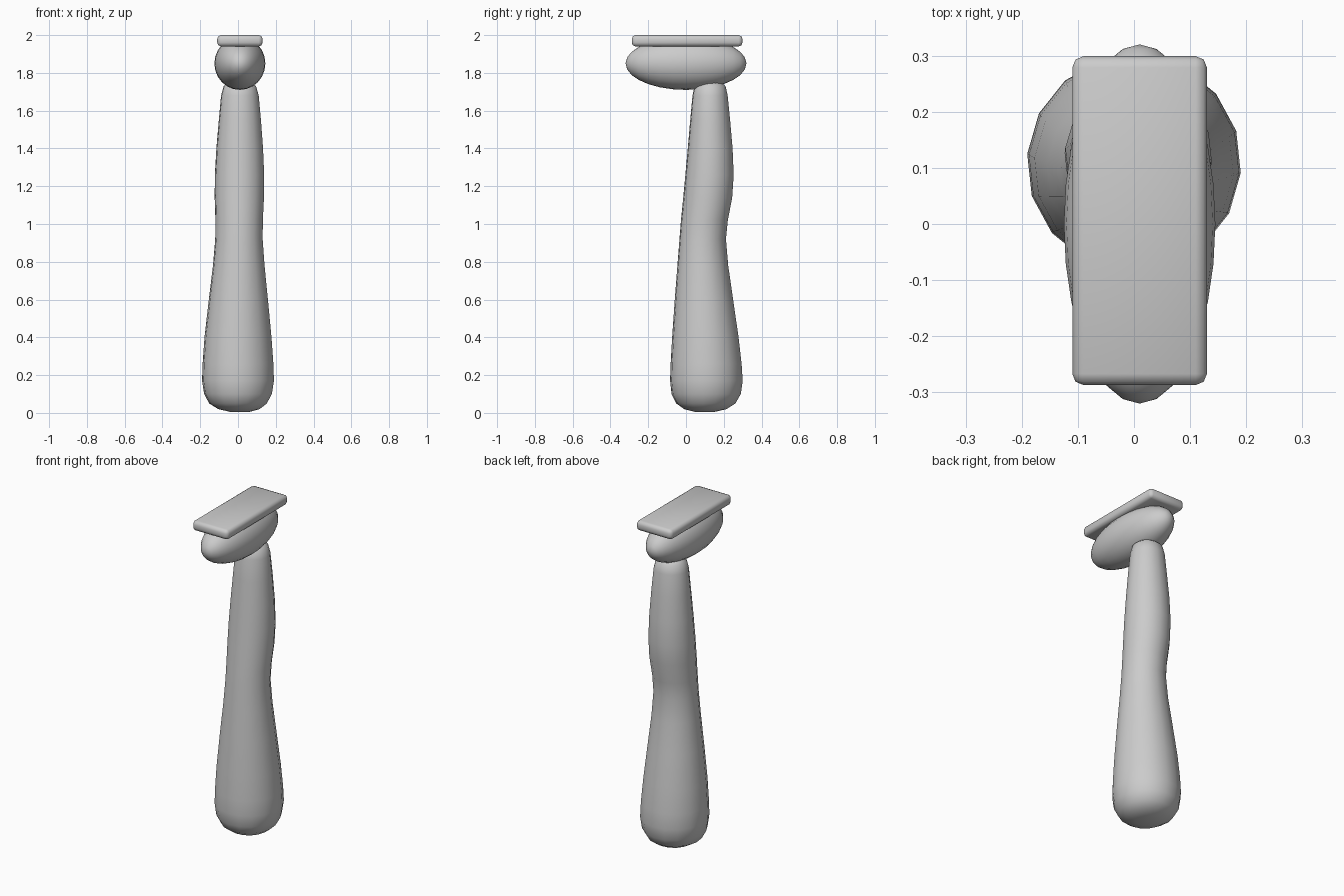
import bpy, bmesh, math
from mathutils import Matrix

cube = bpy.data.objects.get("Cube")
if cube:
    bpy.data.objects.remove(cube, do_unlink=True)

grey = bpy.data.materials.new("plain grey")
grey.use_nodes = True
colour = (0.6, 0.6, 0.6, 1)
grey.diffuse_color = colour
grey.node_tree.nodes["Principled BSDF"].inputs["Base Color"].default_value = colour


def finish(bm, name, angle):
    """Turn a bmesh into a smooth shaded, coloured object."""
    bmesh.ops.recalc_face_normals(bm, faces=bm.faces)
    mesh = bpy.data.meshes.new(name)
    bm.to_mesh(mesh)
    bm.free()
    mesh.materials.append(grey)
    obj = bpy.data.objects.new(name, mesh)
    bpy.context.collection.objects.link(obj)
    bpy.ops.object.select_all(action='DESELECT')
    obj.select_set(True)
    bpy.context.view_layer.objects.active = obj
    bpy.ops.object.shade_smooth_by_angle(angle=math.radians(angle))
    return obj


# Handle: rings given as height, centre x, half width, back and front edges
rings = [
    (0.005, 0.01, 0.05, 0.05, 0.15),
    (0.02, 0.005, 0.11, -0.01, 0.215),
    (0.05, 0, 0.153, -0.052, 0.262),
    (0.10, 0, 0.18, -0.077, 0.291),
    (0.17, 0, 0.191, -0.085, 0.301),
    (0.26, 0, 0.188, -0.082, 0.295),
    (0.40, 0, 0.178, -0.074, 0.279),
    (0.60, 0.002, 0.157, -0.06, 0.25),
    (0.78, 0.004, 0.137, -0.046, 0.224),
    (0.92, 0.005, 0.126, -0.035, 0.212),
    (1.02, 0.006, 0.126, -0.027, 0.222),
    (1.14, 0.007, 0.131, -0.015, 0.245),
    (1.26, 0.008, 0.131, -0.004, 0.253),
    (1.40, 0.009, 0.124, 0.009, 0.247),
    (1.55, 0.01, 0.112, 0.022, 0.234),
    (1.68, 0.01, 0.1, 0.034, 0.221),
    (1.73, 0.01, 0.086, 0.045, 0.21),
    (1.755, 0.01, 0.055, 0.075, 0.18),
]
SIDES = 16
bm = bmesh.new()
loops = []
for z, cx, half, y0, y1 in rings:
    loop = []
    for i in range(SIDES):
        a = math.tau * i / SIDES - math.radians(5)
        loop.append(bm.verts.new((cx + half * math.cos(a),
                                  (y0 + y1) / 2 + (y1 - y0) / 2 * math.sin(a), z)))
    loops.append(loop)
for low, high in zip(loops, loops[1:]):
    for i in range(SIDES):
        j = (i + 1) % SIDES
        bm.faces.new((low[i], low[j], high[j], high[i]))
bm.faces.new(loops[0])
bm.faces.new(loops[-1])
finish(bm, "handle", 60)

# Head: long ellipsoid lying front to back
bm = bmesh.new()
bmesh.ops.create_uvsphere(
    bm, u_segments=24, v_segments=14, radius=1,
    matrix=Matrix.Translation((0.01, 0, 1.85))
    @ Matrix.Diagonal((0.135, 0.32, 0.14, 1))
    @ Matrix.Rotation(math.pi / 2, 4, 'X'))
finish(bm, "head", 60)

# Top plate: thin slab with rounded edges
bm = bmesh.new()
bmesh.ops.create_cube(
    bm, size=1,
    matrix=Matrix.Translation((0.01, 0.006, 1.97))
    @ Matrix.Diagonal((0.24, 0.586, 0.06, 1)))
bmesh.ops.bevel(bm, geom=bm.edges[:], offset=0.02, segments=2,
                profile=0.5, affect='EDGES')
finish(bm, "top_plate", 50)
